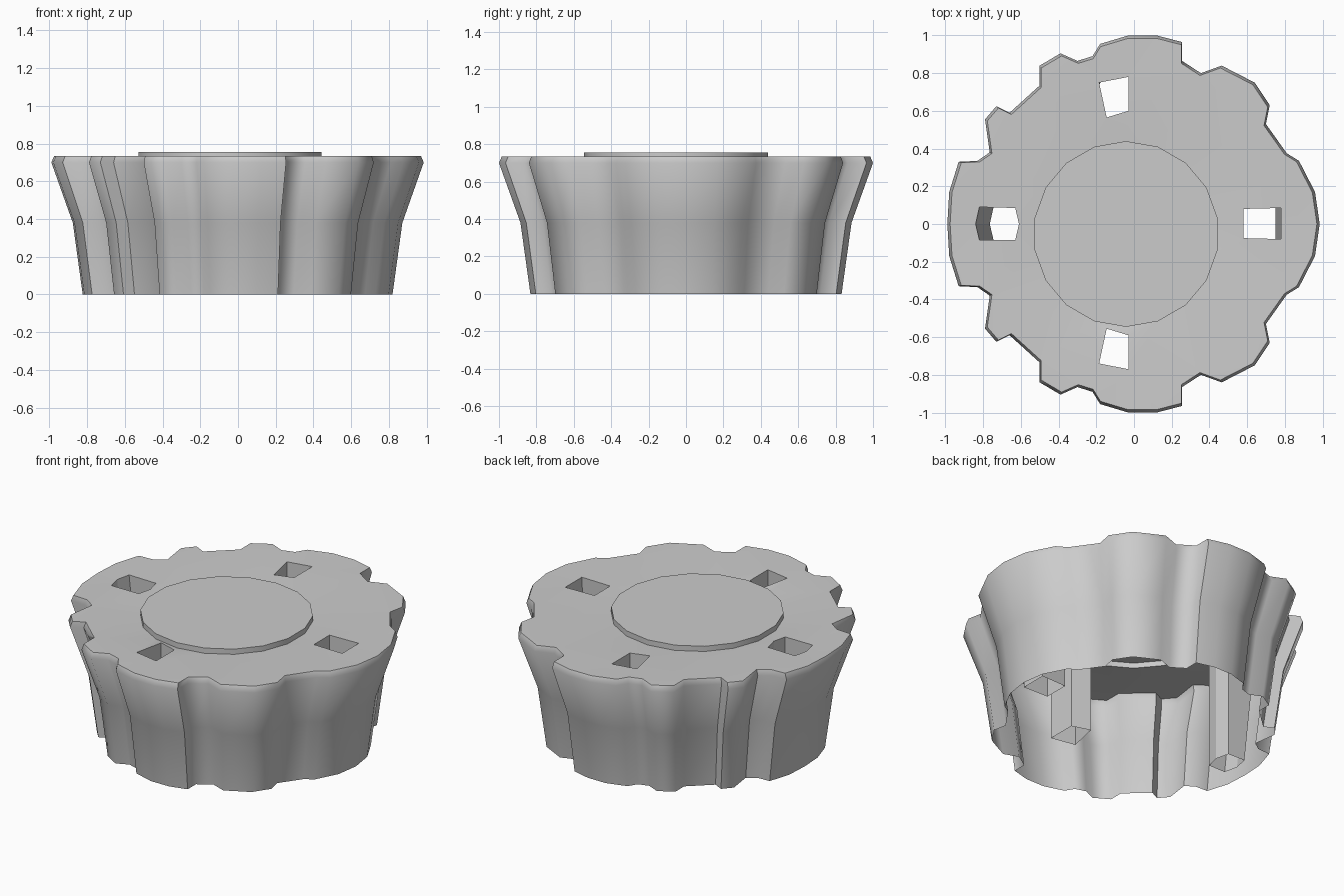
import bpy, bmesh, math

if "Cube" in bpy.data.objects:
    bpy.data.objects.remove(bpy.data.objects["Cube"])

# Half outline of the lobed rim (y >= 0), mirrored across y for the other half
HALF = [(.985, 0), (.96, .17), (.875, .335), (.81, .375), (.70, .53), (.72, .63),
        (.64, .75), (.465, .84), (.355, .80), (.255, .865), (.255, .965), (.12, 1),
        (-.03, 1), (-.18, .955), (-.22, .89), (-.30, .865), (-.39, .905), (-.50, .84),
        (-.50, .735), (-.66, .59), (-.73, .625), (-.79, .555), (-.765, .38),
        (-.83, .335), (-.93, .33), (-.98, .17), (-.99, 0)]
RIM = HALF + [(x, -y) for x, y in HALF[-2:0:-1]]
LEVELS = [(0, .832), (.38, .885), (.70, 1), (.735, .985)]   # z, scale
CX, CY, R, SIDES = -.042, -.053, .4925, 18

# Socket openings: top outline, bottom z, inward slant of the outer wall
back = [(-.185, .75), (-.145, .565), (-.03, .60), (-.03, .78)]
SOCKETS = {
    "left_socket": ([(-.82, .09), (-.63, .085), (-.61, 0), (-.63, -.085), (-.82, -.085), (-.84, 0)], .03, .075),
    "right_socket": ([(.58, .08), (.58, -.075), (.78, -.08), (.78, .085)], .03, .03),
    "back_socket": (back, .29, 0),
    "front_socket": ([(x, .01 - y) for x, y in back], .29, 0),
}


def ring(bm, pts, z):
    return [bm.verts.new((x, y, z)) for x, y in pts]


def bridge(bm, a, b):
    n = len(a)
    for i in range(n):
        bm.faces.new((a[i], a[(i + 1) % n], b[(i + 1) % n], b[i]))


def loop_edges(bm, vs):
    return [bm.edges.get((a, b)) or bm.edges.new((a, b))
            for a, b in zip(vs, vs[1:] + vs[:1])]


def finish(bm, name, angle):
    bmesh.ops.recalc_face_normals(bm, faces=bm.faces)
    me = bpy.data.meshes.new(name)
    bm.to_mesh(me)
    bm.free()
    ob = bpy.data.objects.new(name, me)
    bpy.context.collection.objects.link(ob)
    bpy.ops.object.select_all(action='DESELECT')
    ob.select_set(True)
    bpy.context.view_layer.objects.active = ob
    bpy.ops.object.shade_smooth_by_angle(angle=math.radians(angle))
    return ob


circle = [(CX + R * math.cos((i + .5) * math.tau / SIDES),
           CY + R * math.sin((i + .5) * math.tau / SIDES)) for i in range(SIDES)]

# Flared lobed shell, open underneath, with a pierced top
bm = bmesh.new()
rings = [ring(bm, [(x * s, y * s) for x, y in RIM], z) for z, s in LEVELS]
for a, b in zip(rings, rings[1:]):
    bridge(bm, a, b)
edges = loop_edges(bm, rings[-1]) + loop_edges(bm, ring(bm, circle, .722))
for pts, _, _ in SOCKETS.values():
    edges += loop_edges(bm, ring(bm, pts, .73))
bmesh.ops.triangle_fill(bm, use_beauty=True, use_dissolve=False, edges=edges, normal=(0, 0, 1))
finish(bm, "lobed_shell", 60)

# Open tubes hanging below the top openings
for name, (pts, z, slant) in SOCKETS.items():
    bm = bmesh.new()
    low = [(x - math.copysign(slant, x) if abs(x) > .7 else x, y) for x, y in pts]
    bridge(bm, ring(bm, low, z), ring(bm, pts, .73))
    finish(bm, name, 20)

# Thin raised disc in the middle
bm = bmesh.new()
lower, upper = ring(bm, circle, .722), ring(bm, circle, .755)
bridge(bm, lower, upper)
bm.faces.new(upper)
finish(bm, "top_disc", 30)
